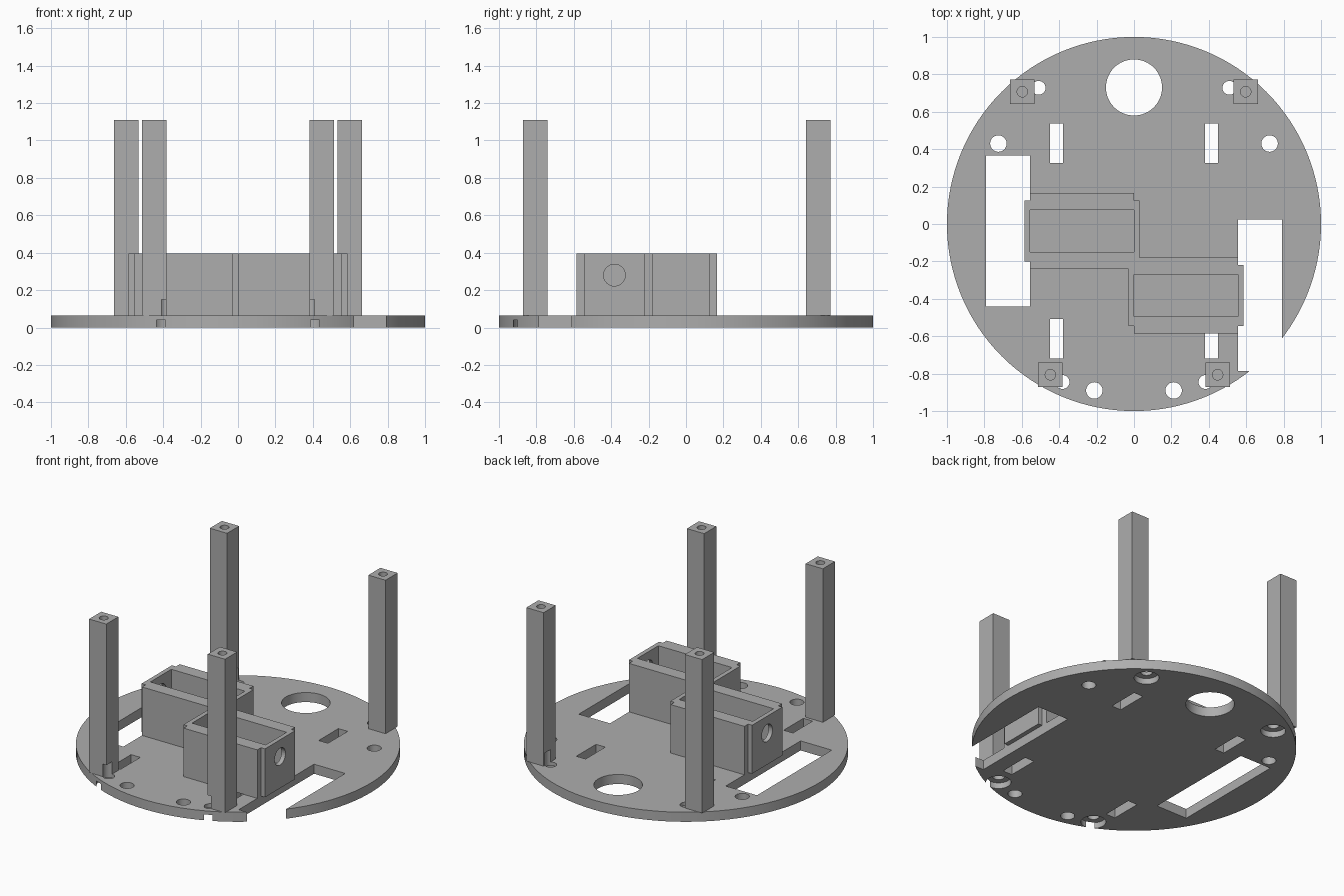
import bpy
import math

if "Cube" in bpy.data.objects:
    bpy.data.objects.remove(bpy.data.objects["Cube"], do_unlink=True)

GREY = (0.42, 0.42, 0.42, 1)
mat = bpy.data.materials.new("plain grey")
mat.use_nodes = True
mat.diffuse_color = GREY
mat.node_tree.nodes["Principled BSDF"].inputs["Base Color"].default_value = GREY

THICK, BOX_TOP, POST_TOP = 0.065, 0.395, 1.11


def block(name, x, y, z):
    """Box from (low, high) ranges."""
    bpy.ops.mesh.primitive_cube_add(size=1, location=[sum(r) / 2 for r in (x, y, z)])
    ob = bpy.context.object
    ob.scale = [abs(r[1] - r[0]) for r in (x, y, z)]
    return finish(ob, name)


def rod(name, x, y, z, radius, sides=48):
    """Upright cylinder between two heights."""
    bpy.ops.mesh.primitive_cylinder_add(vertices=sides, radius=radius, depth=z[1] - z[0],
                                        location=(x, y, sum(z) / 2))
    return finish(bpy.context.object, name)


def finish(ob, name):
    bpy.ops.object.transform_apply(location=True, rotation=True, scale=True)
    ob.name = name
    ob.data.materials.append(mat)
    return ob


def combine(ob, others, operation="DIFFERENCE"):
    """Apply booleans in turn and discard the helper solids."""
    for other in others:
        mod = ob.modifiers.new("cut", "BOOLEAN")
        mod.operation, mod.solver, mod.object = operation, "EXACT", other
        bpy.ops.object.select_all(action="DESELECT")
        bpy.context.view_layer.objects.active = ob
        ob.select_set(True)
        bpy.ops.object.modifier_apply(modifier=mod.name)
        bpy.data.objects.remove(other, do_unlink=True)
    bpy.ops.object.select_all(action="DESELECT")
    bpy.context.view_layer.objects.active = ob
    ob.select_set(True)
    bpy.ops.object.shade_smooth_by_angle(angle=math.radians(30))


# Round base plate with wheel openings, slots and holes
plate = rod("base_plate", 0, 0, (0, THICK), 1, 128)
through = (-0.1, 0.2)
cuts = [block("cut", (-0.79, -0.555), (-0.44, 0.365), through),
        block("cut", (0.555, 0.79), (-0.785, 0.025), through),
        rod("cut", 0, 0.73, through, 0.15, 64)]
screws = [(0.51, 0.728), (0.382, -0.845)]
for s in (-1, 1):
    for y in (0.325, -0.72):
        cuts.append(block("cut", (s * 0.38, s * 0.45), (y, y + 0.212), through))
    for x, y in ((0.725, 0.43), (0.212, -0.89)):
        cuts.append(rod("cut", s * x, y, through, 0.044))
    for x, y in screws:
        cuts.append(rod("cut", s * x, y, through, 0.037))
        cuts.append(rod("cut", s * x, y, (-0.1, 0.04), 0.077))
combine(plate, cuts)

# Square posts with a bore on top and screw clearance at the foot
H = 0.065
for side, s in (("left", 1), ("right", -1)):
    for place, (x, y), (hx, hy) in (("back", (0.597, 0.707), screws[0]),
                                    ("front", (0.447, -0.806), screws[1])):
        post = block(f"{place}_{side}_post", (s * x - H, s * x + H), (y - H, y + H),
                     (THICK, POST_TOP))
        combine(post, [rod("cut", s * x, y, (0.9, 1.2), 0.028),
                       rod("cut", s * hx, hy, (0, 0.15), 0.037)])

# Two motor housings, the second turned half a turn about the pair's middle
MID_Y = -0.21
for name, s in (("right_motor_box", -1), ("left_motor_box", 1)):
    cy = MID_Y - s * 0.1725
    box = block(name, (0, s * 0.555), (cy - 0.2025, cy + 0.2025), (THICK, BOX_TOP))
    ends = block("ends", (s * -0.03, s * 0.585), (cy - 0.1625, cy + 0.1625), (THICK, BOX_TOP))
    combine(box, [ends], "UNION")
    cavity = block("cut", (0, s * 0.555), (cy - 0.1125, cy + 0.1125), (0.165, 0.6))
    bpy.ops.mesh.primitive_cylinder_add(vertices=48, radius=0.058, depth=0.2,
                                        location=(s * 0.57, cy, 0.28),
                                        rotation=(0, math.pi / 2, 0))
    shaft = finish(bpy.context.object, "cut")
    combine(box, [cavity, shaft])
